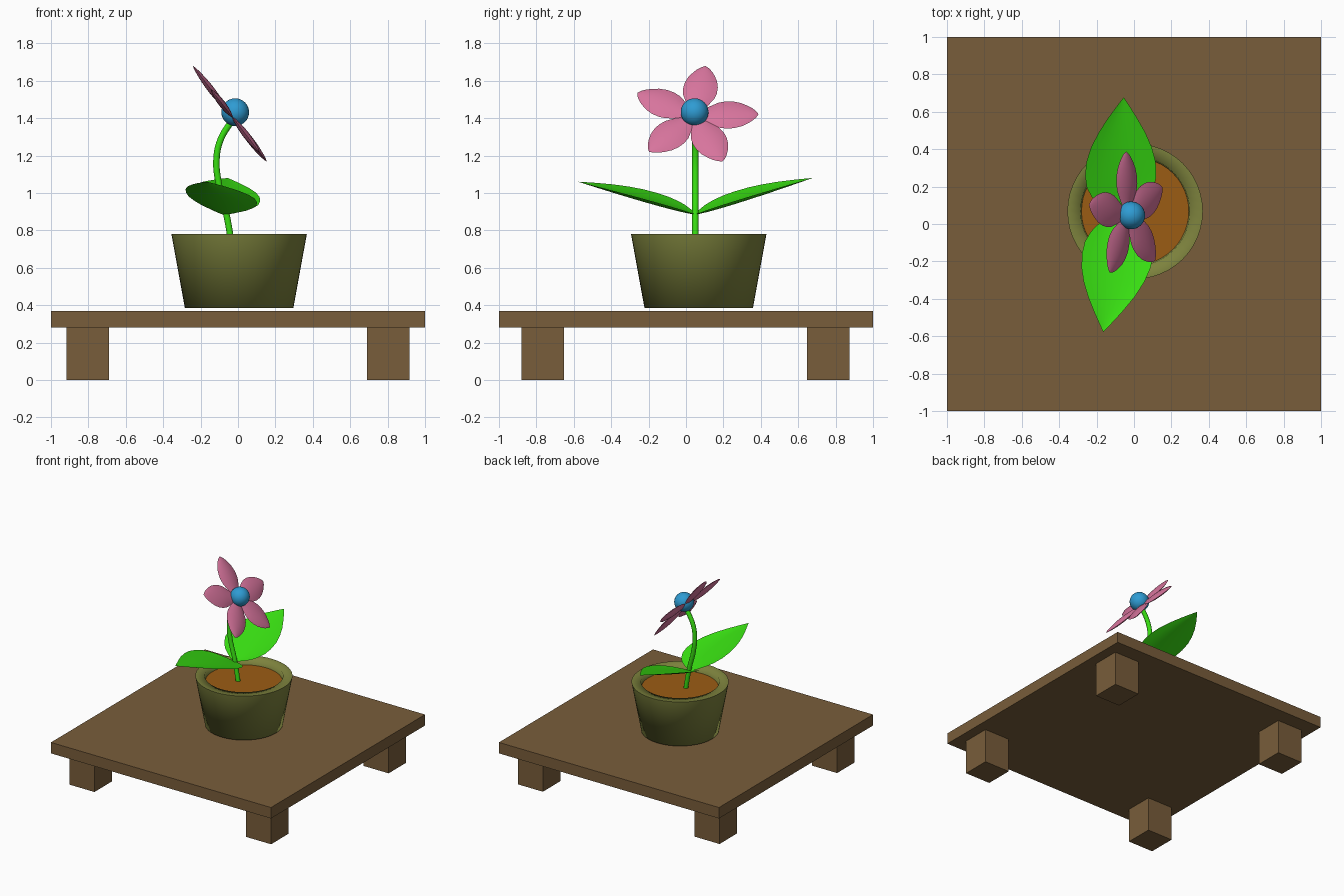
import bpy, bmesh, math
from mathutils import Vector

if "Cube" in bpy.data.objects:
    bpy.data.objects.remove(bpy.data.objects["Cube"])


def material(name, rgb):
    m = bpy.data.materials.new(name)
    m.diffuse_color = (*rgb, 1)
    m.use_nodes = True
    m.node_tree.nodes["Principled BSDF"].inputs["Base Color"].default_value = m.diffuse_color
    return m


WOOD = material("brown wood", (0.19, 0.11, 0.043))
CLAY = material("olive glaze", (0.205, 0.225, 0.047))
SOIL = material("orange soil", (0.33, 0.107, 0.007))
GREEN = material("leaf green", (0.04, 0.74, 0.006))
PINK = material("petal pink", (0.68, 0.175, 0.335))
BLUE = material("centre blue", (0.028, 0.33, 0.65))


def finish(bm, name, mat, angle=None):
    """Turn a bmesh into a named object, smooth below the given angle."""
    me = bpy.data.meshes.new(name)
    bm.to_mesh(me)
    bm.free()
    me.materials.append(mat)
    ob = bpy.data.objects.new(name, me)
    bpy.context.collection.objects.link(ob)
    if angle:
        bpy.ops.object.select_all(action='DESELECT')
        ob.select_set(True)
        bpy.context.view_layer.objects.active = ob
        bpy.ops.object.shade_smooth_by_angle(angle=math.radians(angle))
    return ob


def box(name, lo, hi, mat):
    bm = bmesh.new()
    bmesh.ops.create_cube(bm, size=1)
    for v in bm.verts:
        v.co = [lo[i] + (v.co[i] + 0.5) * (hi[i] - lo[i]) for i in range(3)]
    return finish(bm, name, mat)


def lathe(name, profile, centre, mat, angle, sides=48):
    """Spin a (radius, z) profile around a vertical axis."""
    bm = bmesh.new()
    vs = [bm.verts.new((r, 0, z)) for r, z in profile]
    es = [bm.edges.new(p) for p in zip(vs, vs[1:])]
    bmesh.ops.spin(bm, geom=vs + es, cent=(0, 0, 0), axis=(0, 0, 1),
                   angle=math.tau, steps=sides, use_duplicate=False)
    bmesh.ops.remove_doubles(bm, verts=bm.verts[:], dist=1e-4)
    bmesh.ops.recalc_face_normals(bm, faces=bm.faces[:])
    bmesh.ops.translate(bm, verts=bm.verts[:], vec=(*centre, 0))
    return finish(bm, name, mat, angle)


def blade(name, widths, thick, place, mat):
    """Lens-shaped blade; place(t, s, w, h) gives the point at length t, side s."""
    bm = bmesh.new()
    across = [i / 4 - 1 for i in range(9)]
    wmax = max(w for t, w in widths)
    for sign in (1, -1):
        rows = [[bm.verts.new(place(t, s, w, sign * thick * (1 - s * s) * w / wmax))
                 for s in across] for t, w in widths]
        for a, b in zip(rows, rows[1:]):
            for i in range(len(across) - 1):
                bm.faces.new((a[i], a[i + 1], b[i + 1], b[i]))
    bmesh.ops.remove_doubles(bm, verts=bm.verts[:], dist=2e-4)
    bmesh.ops.recalc_face_normals(bm, faces=bm.faces[:])
    return finish(bm, name, mat, 50)


# Table
box("table_top", (-1, -1, 0.28), (1, 1, 0.37), WOOD)
for sx in (-1, 1):
    for sy in (-1, 1):
        cx, cy = 0.803 * sx, -0.003 + 0.763 * sy
        box("table_leg", (cx - 0.114, cy - 0.114, 0),
            (cx + 0.114, cy + 0.114, 0.28), WOOD)

# Pot with a thick rim, filled with soil
POT = (0.006, 0.068)
lathe("pot", [(0, 0.385), (0.29, 0.385), (0.362, 0.78), (0.292, 0.78),
              (0.285, 0.72)], POT, CLAY, 85)
lathe("soil", [(0, 0.735), (0.288, 0.735)], POT, SOIL, 30)

# Stem: a bent tube
curve = bpy.data.curves.new("stem", 'CURVE')
curve.dimensions = '3D'
curve.bevel_depth = 0.018
curve.bevel_resolution = 3
curve.use_fill_caps = True
path = [(-0.032, 0.72), (-0.065, 0.9), (-0.105, 1.06), (-0.115, 1.18),
        (-0.095, 1.28), (-0.025, 1.40)]
spline = curve.splines.new('BEZIER')
spline.bezier_points.add(len(path) - 1)
for p, (x, z) in zip(spline.bezier_points, path):
    p.co = (x, 0.05, z)
    p.handle_left_type = p.handle_right_type = 'AUTO'
curve.materials.append(GREEN)
stem = bpy.data.objects.new("stem", curve)
bpy.context.collection.objects.link(stem)
bpy.ops.object.select_all(action='DESELECT')
stem.select_set(True)
bpy.context.view_layer.objects.active = stem
bpy.ops.object.convert(target='MESH')

# Two cupped leaves, higher on the left edge
LEAF = [(0, 0.02), (0.04, 0.07), (0.09, 0.12), (0.15, 0.153), (0.23, 0.18),
        (0.33, 0.19), (0.45, 0.185), (0.57, 0.163), (0.7, 0.125),
        (0.83, 0.075), (0.93, 0.032), (1, 0)]


def leaf(name, length, x0, bend, rise):
    def place(t, s, w, h):
        k = w / 0.19
        x = x0 + bend * t * t + s * w
        z = 0.885 + rise * t + k * (0.032 * s * s - 0.026 * s) + h
        return (x, 0.05 + length * t, z)
    return blade(name, LEAF, 0.006, place, GREEN)


leaf("back_leaf", 0.627, -0.073, 0.018, 0.195)
leaf("front_leaf", -0.627, -0.078, -0.087, 0.175)

# Five petals on a tilted plane
PETAL = [(0, 0.03), (0.05, 0.042), (0.09, 0.064), (0.13, 0.084), (0.17, 0.092),
         (0.21, 0.09), (0.25, 0.079), (0.285, 0.06), (0.31, 0.042),
         (0.33, 0.022), (0.343, 0)]
N = Vector((0.79, 0, 0.61))
U = Vector((0, 1, 0))
V = Vector((-0.61, 0, 0.79))
HUB = Vector((-0.035, 0.045, 1.412))


def petal(degrees):
    a = math.radians(degrees)
    along = U * math.cos(a) + V * math.sin(a)
    side = V * math.cos(a) - U * math.sin(a)

    def place(t, s, w, h):
        return HUB + along * t + side * (s * w) + N * h
    return blade("petal", PETAL, 0.018, place, PINK)


for deg in (80, 2, -64, -135, 153):
    petal(deg)

# Round flower centre
bm = bmesh.new()
bmesh.ops.create_uvsphere(bm, u_segments=32, v_segments=16, radius=0.074)
bmesh.ops.translate(bm, verts=bm.verts[:], vec=(-0.015, 0.046, 1.432))
finish(bm, "flower_centre", BLUE, 60)
